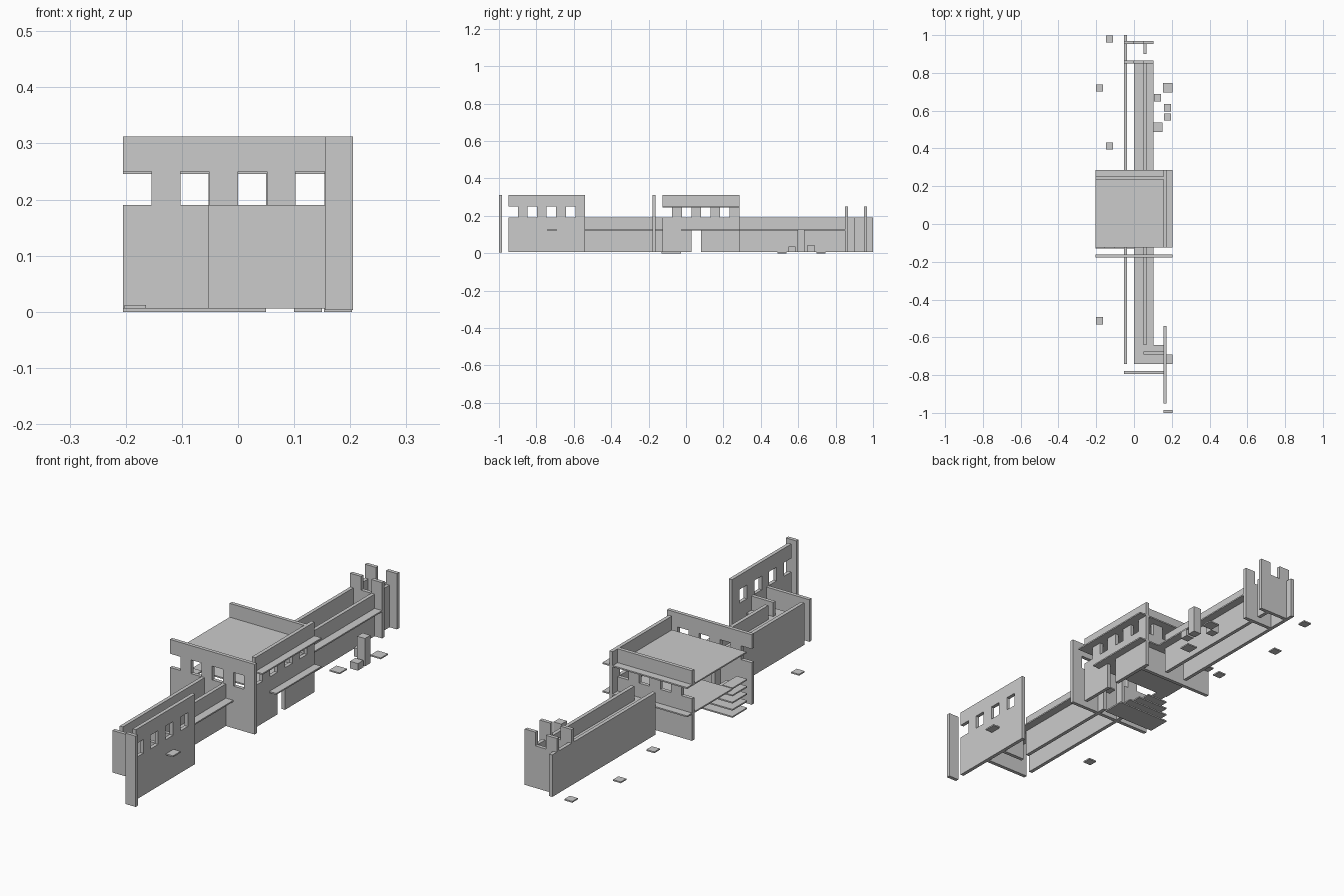
import bpy, bmesh
from mathutils import Vector

if "Cube" in bpy.data.objects:
    bpy.data.objects.remove(bpy.data.objects["Cube"])

stone = bpy.data.materials.new("pale_grey_stone")
stone.diffuse_color = (0.6, 0.6, 0.6, 1)
stone.use_nodes = True
stone.node_tree.nodes["Principled BSDF"].inputs["Base Color"].default_value = stone.diffuse_color

G = 0.006        # ground clearance of the walls
T = 0.016        # wall thickness
F = 0.125        # upper floor level
W = 0.19         # plain wall height
H = 0.3125       # tall wall height
S = 0.006        # slab thickness
U = 0.41 / 8     # width of one window or pier


def finish(name, bm):
    bmesh.ops.recalc_face_normals(bm, faces=bm.faces)
    me = bpy.data.meshes.new(name)
    bm.to_mesh(me)
    bm.free()
    me.materials.append(stone)
    ob = bpy.data.objects.new(name, me)
    bpy.context.collection.objects.link(ob)
    return ob


def box(name, x, y, z):
    """Box from three (low, high) ranges."""
    bm = bmesh.new()
    bmesh.ops.create_cube(bm, size=1)
    for v in bm.verts:
        v.co = Vector([r[0] + (c + 0.5) * (r[1] - r[0])
                       for c, r in zip(v.co, (x, y, z))])
    return finish(name, bm)


def pierced_wall(name, axis, at, cols, rows, empty):
    """Solid upright wall on a cell grid, leaving out the empty cells."""
    bm = bmesh.new()

    def point(u, z):
        return (u, at, z) if axis == "x" else (at, u, z)

    for i in range(len(cols) - 1):
        for j in range(len(rows) - 1):
            if (i, j) not in empty:
                bm.faces.new([bm.verts.new(point(cols[a], rows[b])) for a, b in
                              ((i, j), (i + 1, j), (i + 1, j + 1), (i, j + 1))])
    bmesh.ops.remove_doubles(bm, verts=bm.verts, dist=1e-5)
    ext = bmesh.ops.extrude_face_region(bm, geom=bm.faces[:], use_keep_orig=True)
    push = (0, T, 0) if axis == "x" else (T, 0, 0)
    bmesh.ops.translate(bm, vec=push, verts=[g for g in ext["geom"]
                        if isinstance(g, bmesh.types.BMVert)])
    return finish(name, bm)


def window_wall(name, axis, at, start, door=None):
    """Tall wall with a notch and three windows, and an optional door column."""
    empty = {(i, 2) for i in (0, 2, 4, 6)}
    if door is not None:
        empty.add((door, 0))
    pierced_wall(name, axis, at, [start + U * i for i in range(9)],
                 [G, F, W, 0.25, H], empty)


# Main building walls
window_wall("gatehouse_front_wall", "x", -0.178, -0.205)
window_wall("gatehouse_right_wall", "y", 0.155, -0.125, door=3)
pierced_wall("gatehouse_back_wall", "x", 0.235,
             [-0.205 + U * i for i in range(7)] + [0.155],
             [G, W, 0.25, H], {(i, 1) for i in (0, 2, 4, 6)})

# Roof and upper floor, both overhanging the walls
box("gatehouse_roof", (-0.205, 0.205), (-0.125, 0.285), (0.246, 0.252))
box("gatehouse_floor", (-0.205, 0.205), (-0.028, 0.285), (F - S / 2, F + S / 2))

# Stair treads, each shorter than the one below
for k in range(5):
    z = k * F / 4
    box(f"stair_tread_{k}", (-0.205, 0.05 - k * U), (-0.13, -0.028), (z, z + S))

# Long walls behind the building
box("rear_left_wall", (-0.053, -0.037), (0.285, 1.0), (G, W))
box("rear_right_wall", (0.05, 0.066), (0.285, 0.855), (G, W))
box("rear_walkway", (0.0, 0.102), (0.285, 0.855), (F - S / 2, F + S / 2))
box("rear_short_wall", (0.05, 0.066), (0.9, 0.953), (G, W))

# Battlements across the rear end
for name, y in (("inner_battlement", 0.85), ("outer_battlement", 0.953)):
    pierced_wall(name, "x", y, [-0.053, 0.0, 0.05, 0.102], [G, W, 0.25], {(1, 1)})

# Long walls in front of the building and the L-shaped walkway
box("front_left_wall", (-0.053, -0.037), (-0.742, -0.125), (G, W))
box("front_right_wall", (0.05, 0.066), (-0.64, -0.125), (G, W))
box("front_walkway", (0.0, 0.102), (-0.64, -0.125), (F - S / 2, F + S / 2))
box("corner_walkway", (0.0, 0.155), (-0.742, -0.64), (F - S / 2, F + S / 2))
box("corner_parapet", (0.05, 0.155), (-0.69, -0.674), (G, W))
box("front_end_wall", (-0.053, 0.155), (-0.793, -0.777), (G, W))

# Outlying tall wall, its ledge and the free pillar
window_wall("tower_wall", "y", 0.155, -0.95)
box("tower_ledge", (0.171, 0.205), (-0.742, -0.69), (F - S / 2, F + S / 2))
box("free_pillar", (0.155, 0.205), (-1.0, -0.984), (G / 2, H))

# Ground pads and blocks: x, y, half size, base, top
for n, x, y, h, z0, z1 in (
        ("left_pad_1", -0.13, 0.98, 0.019, 0.006, 0.012),
        ("left_pad_2", -0.183, 0.72, 0.019, 0.006, 0.012),
        ("left_pad_3", -0.13, 0.413, 0.019, 0.006, 0.012),
        ("left_pad_4", -0.183, -0.512, 0.019, 0.006, 0.012),
        ("right_pad_1", 0.178, 0.722, 0.025, 0, 0.006),
        ("right_pad_2", 0.125, 0.513, 0.025, 0, 0.006),
        ("low_block", 0.178, 0.566, 0.019, G, 0.037),
        ("tall_block", 0.178, 0.615, 0.019, G, 0.128),
        ("middle_block", 0.125, 0.668, 0.019, G, 0.044)):
    box(n, (x - h, x + h), (y - h, y + h), (z0, z1))
